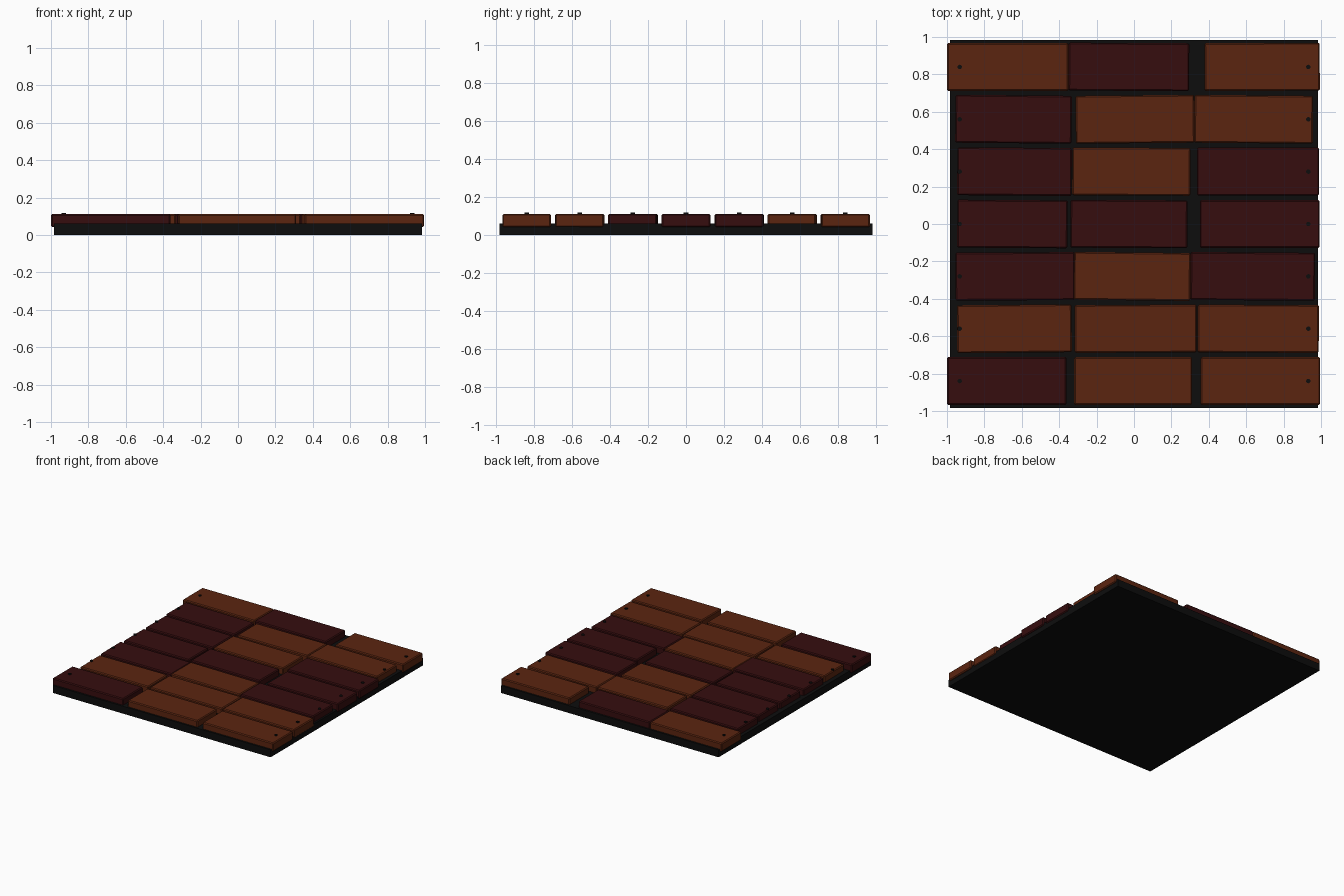
import bpy, math

if "Cube" in bpy.data.objects:
    bpy.data.objects.remove(bpy.data.objects["Cube"])

def mat(name, c):
    m = bpy.data.materials.new(name)
    m.diffuse_color = (*c, 1)
    m.use_nodes = True
    m.node_tree.nodes["Principled BSDF"].inputs["Base Color"].default_value = m.diffuse_color
    return m

LIGHT = mat("light brown wood", (0.105, 0.018, 0.005))
DARK = mat("dark red wood", (0.037, 0.004, 0.0045))
BLACK = mat("black", (0.004, 0.004, 0.004))

def box(name, x0, x1, y, w, z0, z1, m, angle=0, bevel=0):
    bpy.ops.mesh.primitive_cube_add(size=1, location=((x0 + x1) / 2, y, (z0 + z1) / 2))
    o = bpy.context.object
    o.name = name
    o.scale = (x1 - x0, w, z1 - z0)
    bpy.ops.object.transform_apply(location=False, rotation=False, scale=True)
    o.rotation_euler.z = math.radians(angle)
    o.data.materials.append(m)
    if bevel:
        b = o.modifiers.new("bevel", 'BEVEL')
        b.width, b.segments = bevel, 1
    return o

# backing board
box("base_board", -0.983, 0.983, 0, 1.966, 0, 0.06, BLACK)

# rows from back to front: (x start, x end, colour, slight turn in degrees)
L, D = LIGHT, DARK
rows = [
    [(-1.0, -0.35, L, 0), (-0.35, 0.295, D, -0.3), (0.377, 0.993, L, 0.2)],
    [(-0.955, -0.333, D, -0.5), (-0.312, 0.323, L, 0.5), (0.323, 0.957, L, -0.5)],
    [(-0.945, -0.333, D, -0.4), (-0.33, 0.302, L, -0.2), (0.336, 0.99, D, 0)],
    [(-0.945, -0.355, D, -0.4), (-0.34, 0.286, D, -0.3), (0.352, 0.993, D, 0)],
    [(-0.955, -0.317, D, 0.3), (-0.322, 0.302, L, -0.6), (0.302, 0.968, D, -0.4)],
    [(-0.946, -0.333, L, 0.5), (-0.318, 0.335, L, 0.2), (0.34, 0.988, L, -0.2)],
    [(-1.0, -0.361, D, 0), (-0.32, 0.311, L, 0), (0.356, 0.995, L, 0)],
]
for r, row in enumerate(rows):
    y = 0.84 - 0.28 * r
    for i, (x0, x1, m, a) in enumerate(row):
        box(f"plank_{r}_{i}", x0, x1, y, 0.256, 0.042, 0.112, m, a, 0.007)
    # nail at each end of the row
    for s in (-1, 1):
        bpy.ops.mesh.primitive_cylinder_add(vertices=12, radius=0.012, depth=0.04,
                                            location=(s * 0.932, y, 0.098))
        o = bpy.context.object
        o.name = f"nail_{r}_{'left' if s < 0 else 'right'}"
        o.data.materials.append(BLACK)
